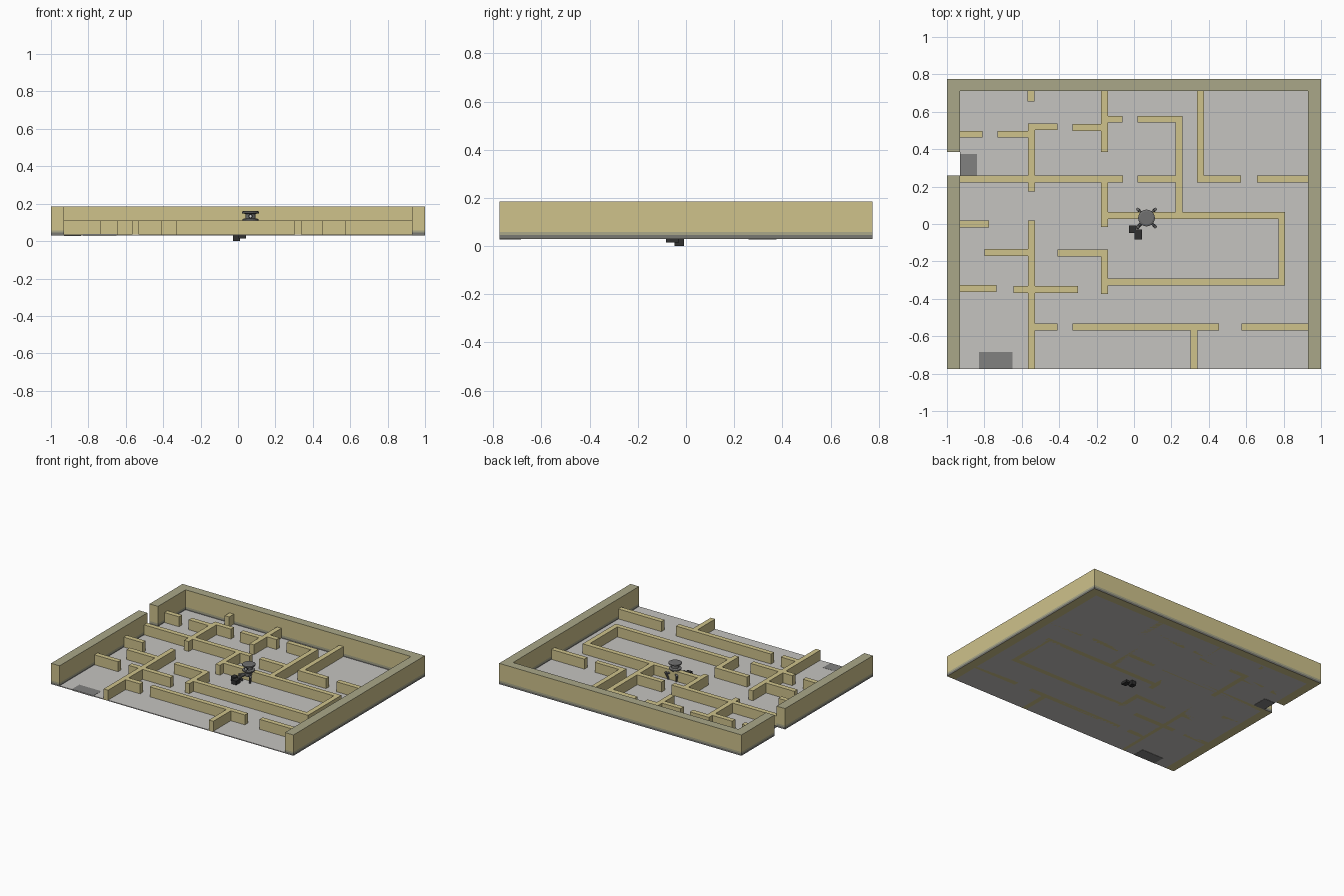
import bpy, bmesh, math
from mathutils import Vector

if "Cube" in bpy.data.objects:
    bpy.data.objects.remove(bpy.data.objects["Cube"])


def mat(name, rgb):
    m = bpy.data.materials.new(name)
    m.diffuse_color = (*rgb, 1)
    m.use_nodes = True
    m.node_tree.nodes["Principled BSDF"].inputs["Base Color"].default_value = m.diffuse_color
    return m


TAN = mat("tan wall", (0.62, 0.54, 0.26))
WORN = mat("weathered tan", (0.40, 0.39, 0.25))
BASE = mat("dark stone", (0.19, 0.19, 0.17))
FLOOR = mat("light grey floor", (0.56, 0.55, 0.53))
PATCH = mat("grey patch", (0.22, 0.22, 0.215))
METAL = mat("grey metal", (0.16, 0.16, 0.16))
DARK = mat("dark metal", (0.03, 0.03, 0.03))
LENS = mat("pale lens", (0.7, 0.7, 0.7))


def finish(bm, name, *mats):
    bmesh.ops.recalc_face_normals(bm, faces=bm.faces)
    me = bpy.data.meshes.new(name)
    bm.to_mesh(me)
    bm.free()
    ob = bpy.data.objects.new(name, me)
    bpy.context.collection.objects.link(ob)
    for m in mats:
        me.materials.append(m)
    return ob


def prism(bm, outline, z0, z1):
    f = bm.faces.new([bm.verts.new((x, y, z0)) for x, y in outline])
    r = bmesh.ops.extrude_face_region(bm, geom=[f], use_keep_orig=True)
    for v in r["geom"]:
        if isinstance(v, bmesh.types.BMVert):
            v.co.z = z1


def rect(x0, x1, y0, y1):
    return [(x0, y0), (x1, y0), (x1, y1), (x0, y1)]


def box(name, x0, x1, y0, y1, z0, z1, m):
    bm = bmesh.new()
    prism(bm, rect(x0, x1, y0, y1), z0, z1)
    return finish(bm, name, m)


def rod(name, a, b, r0, r1, m, sides=10):
    a, b = Vector(a), Vector(b)
    bm = bmesh.new()
    bmesh.ops.create_cone(bm, cap_ends=True, segments=sides, radius1=r0,
                          radius2=r1, depth=(b - a).length)
    ob = finish(bm, name, m)
    ob.location = (a + b) / 2
    ob.rotation_euler = (b - a).to_track_quat('Z', 'Y').to_euler()
    return ob


# Floor and the two dark entrance patches
box("floor", -0.93, 0.93, -0.775, 0.71, 0.03, 0.036, FLOOR)
box("side_entrance_patch", -0.93, -0.84, 0.26, 0.375, 0.028, 0.037, PATCH)
box("front_entrance_patch", -0.83, -0.65, -0.774, -0.685, 0.028, 0.037, PATCH)

# Outer walls: short left run, and a U-shaped run beyond the side opening
bm = bmesh.new()
prism(bm, rect(-1, -0.93, -0.775, 0.26), 0.03, 0.185)
prism(bm, [(-1, 0.385), (-0.93, 0.385), (-0.93, 0.71), (0.93, 0.71),
           (0.93, -0.775), (1, -0.775), (1, 0.775), (-1, 0.775)], 0.03, 0.185)
for z in (0.045, 0.058):
    bmesh.ops.bisect_plane(bm, geom=bm.verts[:] + bm.edges[:] + bm.faces[:],
                           plane_co=(0, 0, z), plane_no=(0, 0, 1))
for f in bm.faces:
    z = f.calc_center_median().z
    if z > 0.18 or 0.045 < z < 0.058:
        f.material_index = 1
    elif 0.031 < z < 0.045:
        f.material_index = 2
finish(bm, "outer_walls", TAN, WORN, BASE)

# Inner walls: (x start, x end, y) running sideways
T = 0.0185
ACROSS = [(-0.93, -0.81, 0.48), (-0.73, -0.55, 0.48), (-0.565, -0.41, 0.52),
          (-0.33, -0.155, 0.515), (-0.155, -0.062, 0.56), (0.02, 0.258, 0.56),
          (-0.93, -0.06, 0.24), (0.02, 0.24, 0.24), (0.337, 0.572, 0.24),
          (0.657, 0.93, 0.24), (-0.173, 0.808, 0.045), (-0.93, -0.775, 0),
          (-0.80, -0.55, -0.152), (-0.408, -0.138, -0.155),
          (-0.155, 0.808, -0.31), (-0.93, -0.735, -0.345),
          (-0.645, -0.30, -0.35), (-0.55, -0.41, -0.55),
          (-0.33, 0.455, -0.55), (0.575, 0.93, -0.55)]
# (x, y start, y end) running front to back
ALONG = [(-0.55, 0.655, 0.71), (-0.548, 0.175, 0.538), (-0.548, -0.775, 0.02),
         (-0.157, 0.385, 0.71), (-0.157, -0.015, 0.255),
         (-0.157, -0.375, -0.137), (0.24, 0.045, 0.578), (0.355, 0.222, 0.71),
         (0.79, -0.328, 0.063), (0.32, -0.775, -0.55)]
bm = bmesh.new()
for x0, x1, y in ACROSS:
    prism(bm, rect(x0, x1, y - T, y + T), 0.03, 0.11)
for x, y0, y1 in ALONG:
    prism(bm, rect(x - T, x + T, y0, y1), 0.03, 0.11)
finish(bm, "inner_walls", TAN)

# Small four-legged robot: turned body with a flat cap
CX, CY = 0.067, 0.032
profile = [(0, 0.068), (0.028, 0.072), (0.03, 0.1), (0.043, 0.11),
           (0.043, 0.118), (0.026, 0.122), (0.026, 0.145), (0.045, 0.149),
           (0.045, 0.158), (0.035, 0.162), (0, 0.162)]
bm = bmesh.new()
vs = [bm.verts.new((r, 0, z)) for r, z in profile]
es = [bm.edges.new(p) for p in zip(vs, vs[1:])]
bmesh.ops.spin(bm, geom=vs + es, axis=(0, 0, 1), cent=(0, 0, 0),
               angle=math.tau, steps=20)
bmesh.ops.remove_doubles(bm, verts=bm.verts, dist=1e-5)
finish(bm, "robot_body", METAL).location = (CX, CY, 0)
rod("robot_eye_ring", (CX, CY - 0.02, 0.133), (CX, CY - 0.034, 0.133), 0.012, 0.012, DARK, 16)
rod("robot_eye_lens", (CX, CY - 0.03, 0.133), (CX, CY - 0.036, 0.133), 0.006, 0.006, LENS, 12)

# Robot legs
for i in range(4):
    a = math.radians(45 + 90 * i)
    c, s = math.cos(a), math.sin(a)

    def at(r, z):
        return (CX + c * r, CY + s * r, z)
    rod(f"robot_thigh_{i}", at(0.02, 0.085), at(0.066, 0.083), 0.008, 0.007, METAL)
    rod(f"robot_shin_{i}", at(0.066, 0.09), at(0.045, 0.036), 0.009, 0.007, METAL)

# Dark side unit that dips below the floor
box("side_unit_left", -0.026, 0.01, -0.048, -0.008, 0.0, 0.07, DARK)
box("side_unit_right", 0.004, 0.042, -0.082, -0.03, 0.015, 0.065, DARK)
rod("side_unit_arm", (0.015, -0.02, 0.06), (0.05, 0.012, 0.085), 0.01, 0.01, METAL)
